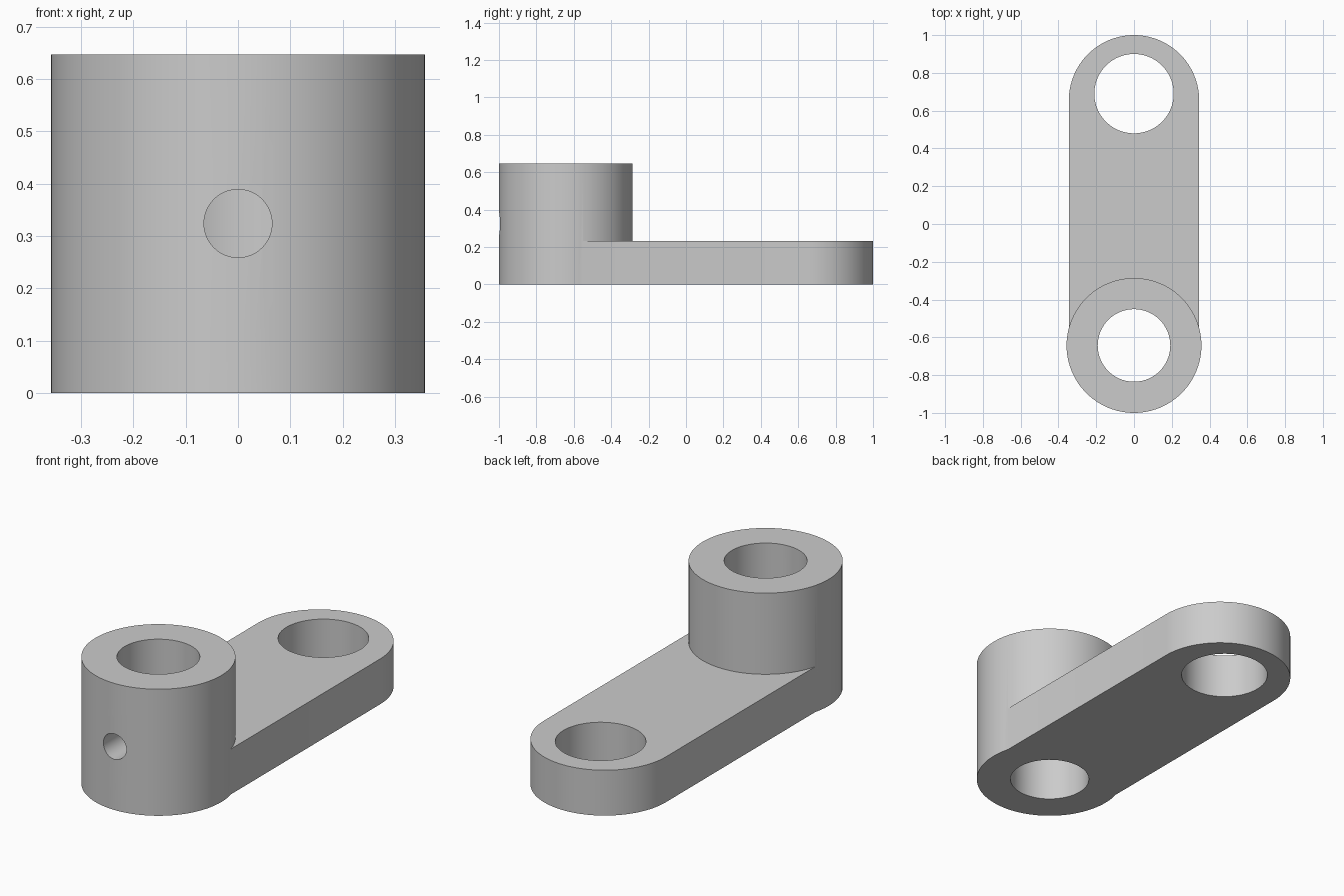
import bpy, bmesh, math
from mathutils import Vector

old = bpy.data.objects.get("Cube")
if old:
    bpy.data.objects.remove(old, do_unlink=True)

SEGMENTS = 96
BOSS_Y, BOSS_R, BOSS_H = -0.643, 0.357, 0.647
ARM_R, ARM_H = 0.345, 0.232
ARM_END_Y = 1 - ARM_R

metal = bpy.data.materials.new("plain grey")
metal.use_nodes = True
grey = (0.6, 0.6, 0.6, 1)
metal.diffuse_color = grey
metal.node_tree.nodes["Principled BSDF"].inputs["Base Color"].default_value = grey


def cylinder(name, radius, depth, location, rotation=(0, 0, 0)):
    bpy.ops.mesh.primitive_cylinder_add(vertices=SEGMENTS, radius=radius, depth=depth,
                                        location=location, rotation=rotation)
    obj = bpy.context.object
    obj.name = name
    obj.data.materials.append(metal)
    return obj


def combine(target, tool, operation):
    tool.hide_render = True
    mod = target.modifiers.new(tool.name, "BOOLEAN")
    mod.operation, mod.solver, mod.object = operation, "EXACT", tool
    bpy.context.view_layer.objects.active = target
    bpy.ops.object.modifier_apply(modifier=mod.name)
    bpy.data.objects.remove(tool, do_unlink=True)


# Flat arm with a round far end, its near end buried in the boss
bm = bmesh.new()
half = SEGMENTS // 2
outline = [(ARM_R * math.cos(math.pi * i / half),
            ARM_END_Y + ARM_R * math.sin(math.pi * i / half)) for i in range(half + 1)]
outline += [(-ARM_R, BOSS_Y), (ARM_R, BOSS_Y)]
base = bm.faces.new([bm.verts.new((x, y, 0)) for x, y in outline])
top = bmesh.ops.extrude_face_region(bm, geom=[base])["geom"]
bmesh.ops.translate(bm, vec=Vector((0, 0, ARM_H)),
                    verts=[v for v in top if isinstance(v, bmesh.types.BMVert)])
bmesh.ops.recalc_face_normals(bm, faces=bm.faces)
mesh = bpy.data.meshes.new("arm")
bm.to_mesh(mesh)
bm.free()
mesh.materials.append(metal)
arm = bpy.data.objects.new("arm", mesh)
bpy.context.collection.objects.link(arm)

# Tall boss joined to the arm
lever = cylinder("lever_arm", BOSS_R, BOSS_H, (0, BOSS_Y, BOSS_H / 2))
combine(lever, arm, "UNION")

# Shaft bore, far pin hole and the set screw hole in the front wall
combine(lever, cylinder("shaft_bore", 0.192, 2, (0, BOSS_Y, 0)), "DIFFERENCE")
combine(lever, cylinder("pin_hole", 0.21, 2, (0, 0.69, 0)), "DIFFERENCE")
combine(lever, cylinder("screw_hole", 0.065, 0.5, (0, BOSS_Y - 0.3, 0.324),
                        (math.pi / 2, 0, 0)), "DIFFERENCE")

bpy.ops.object.select_all(action="DESELECT")
lever.select_set(True)
bpy.context.view_layer.objects.active = lever
bpy.ops.object.shade_smooth_by_angle(angle=math.radians(30))
